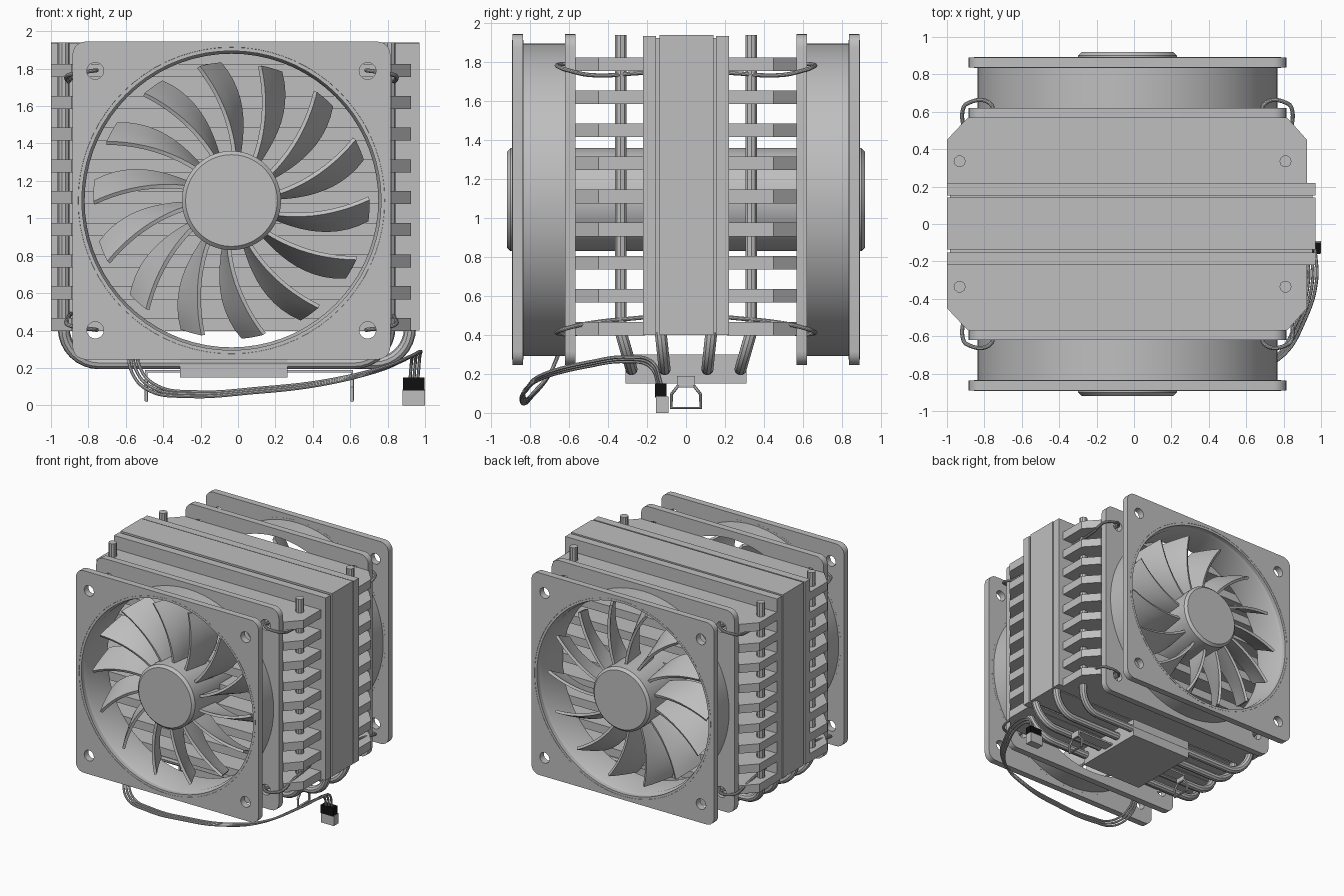
import bpy, bmesh
from math import sin, cos, pi, radians
from mathutils import Matrix

if "Cube" in bpy.data.objects:
    bpy.data.objects.remove(bpy.data.objects["Cube"])

CX, CZ = -0.035, 1.095          # fan axis
HALF = 0.85                     # half width of the fan frame


def material(name, rgb):
    m = bpy.data.materials.new(name)
    m.use_nodes = True
    m.diffuse_color = (*rgb, 1)
    m.node_tree.nodes["Principled BSDF"].inputs["Base Color"].default_value = (*rgb, 1)
    return m


GREY = material("plain grey", (0.52, 0.52, 0.52))
BLACK = material("black", (0.005, 0.005, 0.005))


def add(name, mesh, mat=GREY):
    mesh.materials.clear()
    mesh.materials.append(mat)
    mesh.shade_smooth()
    mesh.set_sharp_from_angle(angle=radians(32))
    ob = bpy.data.objects.new(name, mesh)
    bpy.context.collection.objects.link(ob)
    return ob


def bake(ob):
    """Evaluate a curve or modified object to a plain mesh and drop the source."""
    dg = bpy.context.evaluated_depsgraph_get()
    mesh = bpy.data.meshes.new_from_object(ob.evaluated_get(dg))
    bpy.data.objects.remove(ob)
    return mesh


def from_bmesh(name, bm, mat=GREY):
    bmesh.ops.recalc_face_normals(bm, faces=bm.faces[:])
    mesh = bpy.data.meshes.new(name)
    bm.to_mesh(mesh)
    bm.free()
    return add(name, mesh, mat)


def box(name, x0, x1, y0, y1, z0, z1, mat=GREY):
    bm = bmesh.new()
    bmesh.ops.create_cube(bm, size=1)
    for v in bm.verts:
        v.co.x = x1 if v.co.x > 0 else x0
        v.co.y = y1 if v.co.y > 0 else y0
        v.co.z = z1 if v.co.z > 0 else z0
    return from_bmesh(name, bm, mat)


def plate(name, loops, thick, matrix):
    """Flat outline with holes, extruded to a plate."""
    cu = bpy.data.curves.new(name, 'CURVE')
    cu.dimensions, cu.fill_mode, cu.extrude = '2D', 'BOTH', thick / 2
    for loop in loops:
        sp = cu.splines.new('POLY')
        sp.points.add(len(loop) - 1)
        for p, (x, y) in zip(sp.points, loop):
            p.co = (x, y, 0, 1)
        sp.use_cyclic_u = True
    src = bpy.data.objects.new(name + "_outline", cu)
    bpy.context.collection.objects.link(src)
    mesh = bake(src)
    mesh.transform(matrix)
    return add(name, mesh)


def wire(name, pts, radius, smooth=True, cyclic=False, res=3):
    """Round tube along a path."""
    cu = bpy.data.curves.new(name, 'CURVE')
    cu.dimensions, cu.bevel_depth, cu.bevel_resolution = '3D', radius, res
    cu.use_fill_caps, cu.resolution_u = True, 8
    sp = cu.splines.new('BEZIER' if smooth else 'POLY')
    nodes = sp.bezier_points if smooth else sp.points
    nodes.add(len(pts) - 1)
    for n, p in zip(nodes, pts):
        if smooth:
            n.co = p
            n.handle_left_type = n.handle_right_type = 'AUTO'
        else:
            n.co = (*p, 1)
    sp.use_cyclic_u = cyclic
    src = bpy.data.objects.new(name + "_path", cu)
    bpy.context.collection.objects.link(src)
    return add(name, bake(src))


def lathe(name, profile, closed):
    """Spin (radius, y) points around the fan axis."""
    bm = bmesh.new()
    vs = [bm.verts.new((r, y, 0)) for r, y in profile]
    es = [bm.edges.new(p) for p in zip(vs, vs[1:])]
    if closed:
        es.append(bm.edges.new((vs[-1], vs[0])))
    bmesh.ops.spin(bm, geom=vs + es, cent=(0, 0, 0), axis=(0, 1, 0),
                   angle=2 * pi, steps=72)
    bmesh.ops.remove_doubles(bm, verts=bm.verts[:], dist=1e-4)
    bmesh.ops.translate(bm, verts=bm.verts[:], vec=(CX, 0, CZ))
    return from_bmesh(name, bm)


def circle(x, y, r, n):
    return [(x + r * cos(2 * pi * i / n), y + r * sin(2 * pi * i / n)) for i in range(n)]


def rounded_square(h, r):
    return [(sx * (h - r) + r * cos(a), sy * (h - r) + r * sin(a))
            for q, (sx, sy) in enumerate([(1, 1), (-1, 1), (-1, -1), (1, -1)])
            for a in [(q + k / 5) * pi / 2 for k in range(6)]]


def blades(name, s):
    """Ring of swept, twisted blades; s is the side along y."""
    bm = bmesh.new()
    steps, across = 10, 4
    for b in range(14):
        base = 2 * pi * b / 14
        rows = []
        for i in range(steps + 1):
            t = i / steps
            r = 0.25 + 0.485 * t
            front = radians(-16 + 17 * t)
            back = radians(-22 + 14 * t ** 2)
            row = []
            for j in range(across + 1):
                u = j / across
                a = base + front + (back - front) * u ** 0.9
                row.append(bm.verts.new((CX + r * cos(a), s * (0.83 - 0.22 * u),
                                         CZ + r * sin(a))))
            rows.append(row)
        for p, q in zip(rows, rows[1:]):
            for j in range(across):
                bm.faces.new((p[j], p[j + 1], q[j + 1], q[j]))
    ob = from_bmesh(name + "_sheet", bm)
    mod = ob.modifiers.new("thickness", 'SOLIDIFY')
    mod.thickness, mod.offset = 0.022, 0
    bpy.context.view_layer.update()
    add(name, bake(ob))


# Central block: thick core slab, side plates and a recessed filler in the slits
box("core_slab", -1, 0.97, -0.135, 0.142, 0.4, 1.94)
box("core_filler", -0.985, 0.955, -0.2, 0.2, 0.41, 1.925)
for s, side in ((-1, "front"), (1, "back")):
    box(f"{side}_core_plate", -1, 0.97, *sorted((s * 0.153, s * 0.22)), 0.4, 1.935)

# Hub running along the fan axis
lathe("fan_hub", [(0, -0.92), (0.245, -0.92), (0.265, -0.9),
                  (0.265, 0.9), (0.245, 0.92), (0, 0.92)], False)

frame_loops = [rounded_square(HALF, 0.07), circle(0, 0, 0.8, 72)]
frame_loops += [circle(sx * 0.728, sy * 0.693, 0.045, 20)
                for sx in (-1, 1) for sy in (-1, 1)]
upright = Matrix.Rotation(pi / 2, 4, 'X')

for s, side in ((-1, "front"), (1, "back")):
    # Fan: two flanges, a barrel with a flared mouth, and the blades
    for y, part in ((0.863, "outer"), (0.594, "inner")):
        plate(f"{side}_fan_{part}_flange", frame_loops, 0.055,
              Matrix.Translation((CX, s * y, CZ)) @ upright)
    lathe(f"{side}_fan_barrel", [(0.82, s * 0.892), (0.785, s * 0.83), (0.785, s * 0.567),
                                 (0.802, s * 0.567), (0.802, s * 0.835), (0.82, s * 0.835)], True)
    blades(f"{side}_fan_blades", s)

    # Stack of cooling fins with clipped corners
    fin = [(-1, 0.21), (0.925, 0.21), (0.925, 0.45), (0.82, 0.567), (-0.89, 0.567), (-1, 0.45)]
    for i in range(9):
        plate(f"{side}_fin_{i + 1}", [[(x, s * y) for x, y in fin]], 0.07,
              Matrix.Translation((0, 0, 0.432 + i * 0.1697)))

    # Wire clips holding the fan
    for sx, hand in ((1, "left"), (-1, "right")):
        for z, d, level in ((1.79, -1, "upper"), (0.405, 1, "lower")):
            path = [(0.73, 0.56, z), (0.73, 0.64, z), (0.86, 0.642, z + d * 0.02),
                    (0.88, 0.61, z + d * 0.03), (0.875, 0.5, z + d * 0.055),
                    (0.86, 0.22, z + d * 0.065 + 0.02)]
            wire(f"{side}_{hand}_{level}_clip",
                 [(CX + sx * x, s * y, zz) for x, y, zz in path], 0.011)

    # Heat pipes: down one side, under the base and up the other
    for y, yb, xl, xr, top, label in ((0.335, 0.28, -0.932, 0.81, 1.94, "outer"),
                                      (0.13, 0.11, -0.932, 0.92, 0.5, "inner")):
        R, zb = 0.19, 0.225
        arc = [k / 8 * pi / 2 for k in range(9)]
        left = [(xl + R * (1 - cos(a)), s * (y + (yb - y) * sin(a)), zb + R * (1 - sin(a)))
                for a in arc]
        right = [(xr - R * (1 - cos(a)), s * (y + (yb - y) * sin(a)), zb + R * (1 - sin(a)))
                 for a in reversed(arc)]
        wire(f"{side}_{label}_heat_pipe",
             [(xl, s * y, top)] + left + right + [(xr, s * y, top)], 0.032, smooth=False)

# Base block and its mounting strap with end loops
box("base_block", -0.31, 0.265, -0.31, 0.31, 0.15, 0.3)
box("mount_strap", -0.49, 0.61, -0.045, 0.045, 0.175, 0.19)
for x, hand in ((-0.49, "right"), (0.61, "left")):
    box(f"{hand}_strap_tab", x - 0.006, x + 0.006, -0.045, 0.045, 0.13, 0.19)
    wire(f"{hand}_strap_loop", [(x, y, z) for y, z in ((-0.04, 0.14), (-0.075, 0.095), (-0.075, 0.025),
         (0.075, 0.025), (0.075, 0.095), (0.04, 0.14))], 0.009, smooth=False, cyclic=True)

# Fan cable and plug
cable = [(-0.56, -0.64, 0.34), (-0.55, -0.7, 0.2), (-0.45, -0.79, 0.09), (-0.25, -0.82, 0.06),
         (0.1, -0.84, 0.08), (0.45, -0.82, 0.12), (0.75, -0.73, 0.19), (0.9, -0.5, 0.25),
         (0.955, -0.3, 0.275), (0.95, -0.18, 0.25), (0.94, -0.13, 0.13)]
for k in (-1, 0, 1):
    wire(f"cable_strand_{k + 2}", [(x + k * 0.022, y + k * 0.006, z + k * 0.012)
                                   for x, y, z in cable], 0.009, res=2)
box("plug_body", 0.88, 1, -0.155, -0.09, 0, 0.085)
box("plug_cap", 0.882, 0.998, -0.16, -0.1, 0.08, 0.15, BLACK)
